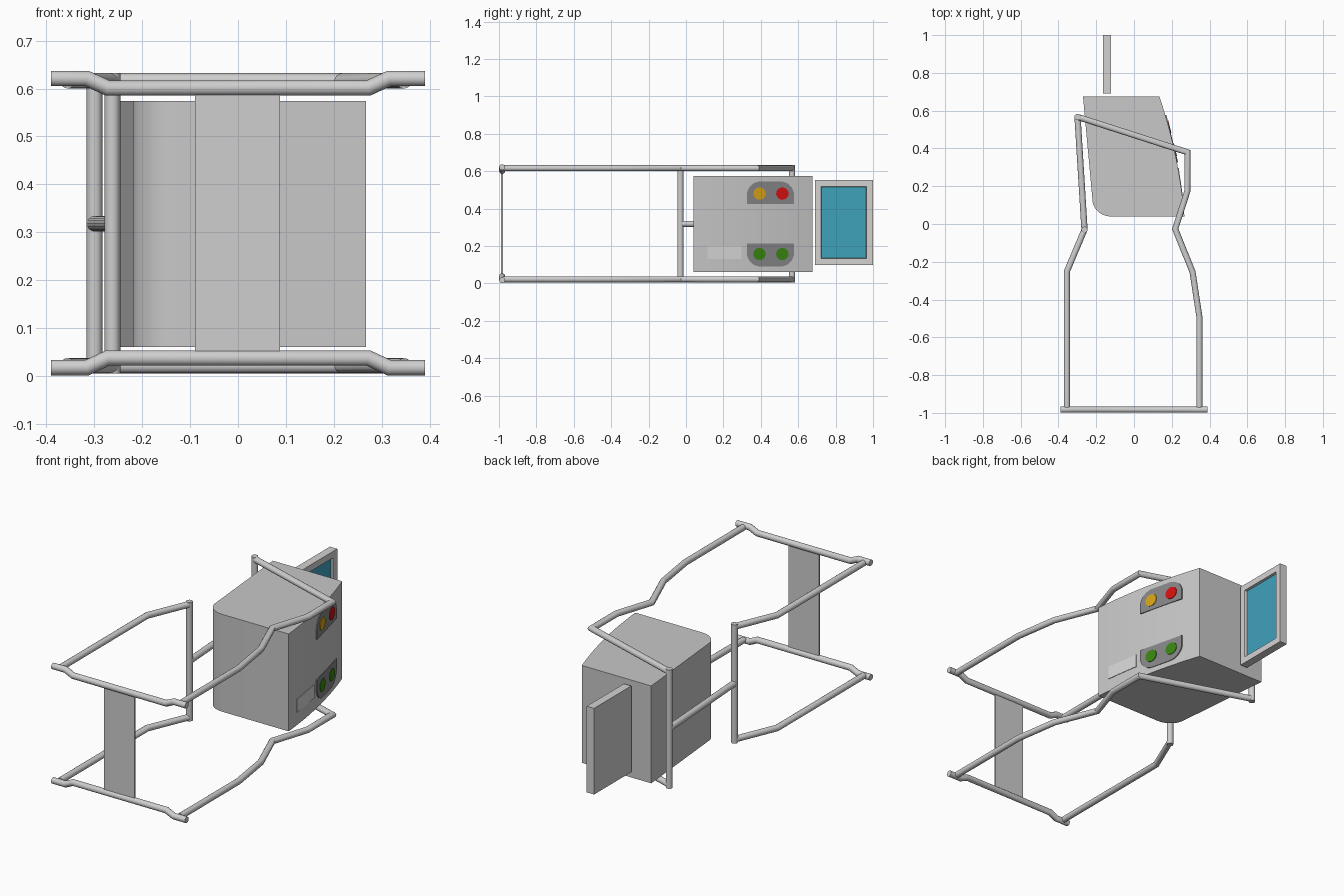
import bpy, bmesh, math
from mathutils import Vector

cube = bpy.data.objects.get("Cube")
if cube:
    bpy.data.objects.remove(cube, do_unlink=True)


def material(name, *rgb):
    m = bpy.data.materials.new(name)
    m.use_nodes = True
    m.diffuse_color = (*rgb, 1)
    m.node_tree.nodes["Principled BSDF"].inputs["Base Color"].default_value = (*rgb, 1)
    return m


METAL = material("light grey metal", 0.62, 0.62, 0.62)
SHELL = material("grey shell", 0.58, 0.58, 0.58)
BEZEL = material("pale grey bezel", 0.66, 0.64, 0.64)
PANEL = material("dark grey panel", 0.24, 0.24, 0.25)
LABEL = material("pale label", 0.68, 0.68, 0.68)
GLASS = material("teal glass", 0.05, 0.36, 0.5)
AMBER = material("amber", 0.68, 0.37, 0.01)
RED = material("red", 0.68, 0.005, 0.005)
GREEN = material("green", 0.04, 0.24, 0.005)


def finish(bm, name, *mats):
    bmesh.ops.recalc_face_normals(bm, faces=bm.faces[:])
    mesh = bpy.data.meshes.new(name)
    bm.to_mesh(mesh)
    bm.free()
    for m in mats:
        mesh.materials.append(m)
    ob = bpy.data.objects.new(name, mesh)
    bpy.context.collection.objects.link(ob)
    bpy.ops.object.select_all(action='DESELECT')
    ob.select_set(True)
    bpy.context.view_layer.objects.active = ob
    bpy.ops.object.shade_smooth_by_angle(angle=math.radians(32))
    return ob


def prism(name, outline, offset, mat):
    """Extrude a closed outline of 3D points along an offset."""
    bm = bmesh.new()
    face = bm.faces.new([bm.verts.new(p) for p in outline])
    ext = bmesh.ops.extrude_face_region(bm, geom=[face])["geom"]
    moved = [v for v in ext if isinstance(v, bmesh.types.BMVert)]
    bmesh.ops.translate(bm, verts=moved, vec=offset)
    return finish(bm, name, mat)


def tube(name, path, normal, r=0.016, sides=16):
    """Mitred round tube along a path lying in the plane of the normal."""
    pts, n = [Vector(p) for p in path], Vector(normal)
    bm = bmesh.new()
    rings = []
    for i, p in enumerate(pts):
        a = (p - pts[i - 1]).normalized() if i else None
        b = (pts[i + 1] - p).normalized() if i + 1 < len(pts) else None
        a, b = a or b, b or a
        t = (a + b).normalized()
        side = t.cross(n) / t.dot(a)
        angles = [math.tau * k / sides for k in range(sides)]
        rings.append([bm.verts.new(p + r * (side * math.cos(q) + n * math.sin(q)))
                      for q in angles])
    for lo, hi in zip(rings, rings[1:]):
        for k in range(sides):
            j = (k + 1) % sides
            bm.faces.new((lo[k], lo[j], hi[j], hi[k]))
    bm.faces.new(rings[0])
    bm.faces.new(rings[-1])
    return finish(bm, name, METAL)


# Side frames: straight rail on one side, cranked rail around the body
Z_LOW, Z_HIGH = 0.022, 0.616
STRAIGHT = [(-0.355, -0.975), (-0.355, -0.25), (-0.262, -0.03)]
CRANKED = [(-0.299, 0.567), (0.283, 0.38), (0.283, 0.175), (0.218, -0.026),
           (0.31, -0.254), (0.346, -0.49), (0.346, -0.975)]
BAR = [(-0.39, 0), (-0.315, 0), (-0.272, 1), (0.272, 1), (0.315, 0), (0.39, 0)]
for level, z, bar_z, dip in (("lower", Z_LOW, 0.018, 0.02), ("upper", Z_HIGH, 0.621, -0.02)):
    tube(level + "_straight_rail", [(x, y, z) for x, y in STRAIGHT], (0, 0, 1))
    tube(level + "_cranked_rail", [(x, y, z) for x, y in CRANKED], (0, 0, 1))
    tube(level + "_front_bar", [(x, -0.983, bar_z + dip * k) for x, k in BAR], (0, 1, 0))

# Cross posts and the rail joining them
for name, (x, y) in (("middle_post", STRAIGHT[-1]), ("rear_post", CRANKED[0])):
    tube(name, [(x, y, Z_LOW - 0.016), (x, y, Z_HIGH + 0.016)], (1, 0, 0), 0.0165)
tube("joining_rail", [(*STRAIGHT[-1], 0.318), (*CRANKED[0], 0.318)], (0, 0, 1), 0.0165)

# Flat strap between the front bars
prism("strap", [(-0.09, -0.988, 0.04), (0.088, -0.988, 0.04),
                (0.088, -0.988, 0.6), (-0.09, -0.988, 0.6)], (0, 0.01, 0), METAL)


# Body with a bowed control face and one rounded corner
def face_x(y):
    d = y - 0.04
    return 0.267 - 0.083 * d - 0.197 * d * d


profile = [(-0.27, 0.675)]
for i in range(11):
    q = math.pi / 2 * i / 10
    profile.append((-0.12 - 0.1 * math.cos(q), 0.13 - 0.09 * math.sin(q)))
for i in range(17):
    y = 0.04 + 0.635 * i / 16
    profile.append((face_x(y), y))
prism("body", [(x, y, 0.061) for x, y in profile], (0, 0, 0.513), SHELL)


# Control plates following the slope of the control face
def plate(name, outline, y0, y1, lift, mat, depth=0.009):
    slope = (face_x(y1) - face_x(y0)) / (y1 - y0)
    pts = [(face_x(y0) + slope * (y - y0) + lift, y, z) for y, z in outline]
    return prism(name, pts, (-depth, 0, 0), mat)


def arch(y0, y1, base, top, r=0.075):
    """Plate outline with the two corners on the top side rounded."""
    s = 1 if top > base else -1
    pts = [(y0, base), (y1, base)]
    for cy, start in ((y1 - r, 0), (y0 + r, math.pi / 2)):
        for i in range(9):
            q = start + math.pi / 2 * i / 8
            pts.append((cy + r * math.cos(q), top - s * r * (1 - math.sin(q))))
    return pts


Y0, Y1 = 0.325, 0.578
for level, base, top, lamp_z, colours in (("upper", 0.425, 0.545, 0.48, (AMBER, RED)),
                                          ("lower", 0.213, 0.09, 0.157, (GREEN, GREEN))):
    plate(level + "_button_panel", arch(Y0, Y1, base, top), Y0, Y1, 0.006, PANEL)
    for side, lamp_y, mat in zip(("front", "rear"), (0.393, 0.515), colours):
        ring = [(lamp_y + 0.033 * math.cos(math.tau * i / 24),
                 lamp_z + 0.033 * math.sin(math.tau * i / 24)) for i in range(24)]
        plate(f"{level}_{side}_button", ring, Y0, Y1, 0.009, mat)
plate("label_plate", [(0.115, 0.13), (0.297, 0.13), (0.297, 0.2), (0.115, 0.2)],
      0.115, 0.297, 0.004, LABEL, 0.007)

# Screen: box with a recessed glass pane facing the control side
bm = bmesh.new()
bmesh.ops.create_cube(bm, size=1)
bmesh.ops.scale(bm, vec=(0.043, 0.31, 0.454), verts=bm.verts[:])
bmesh.ops.translate(bm, vec=(-0.143, 0.845, 0.325), verts=bm.verts[:])
pane = max(bm.faces, key=lambda f: f.calc_center_median().x)
bmesh.ops.inset_region(bm, faces=[pane], thickness=0.048)
for v in pane.verts:
    if v.co.y < 0.8:
        v.co.y = 0.722
bmesh.ops.inset_region(bm, faces=[pane], thickness=0.004, depth=-0.012)
pane.material_index = 1
finish(bm, "screen", BEZEL, GLASS)
